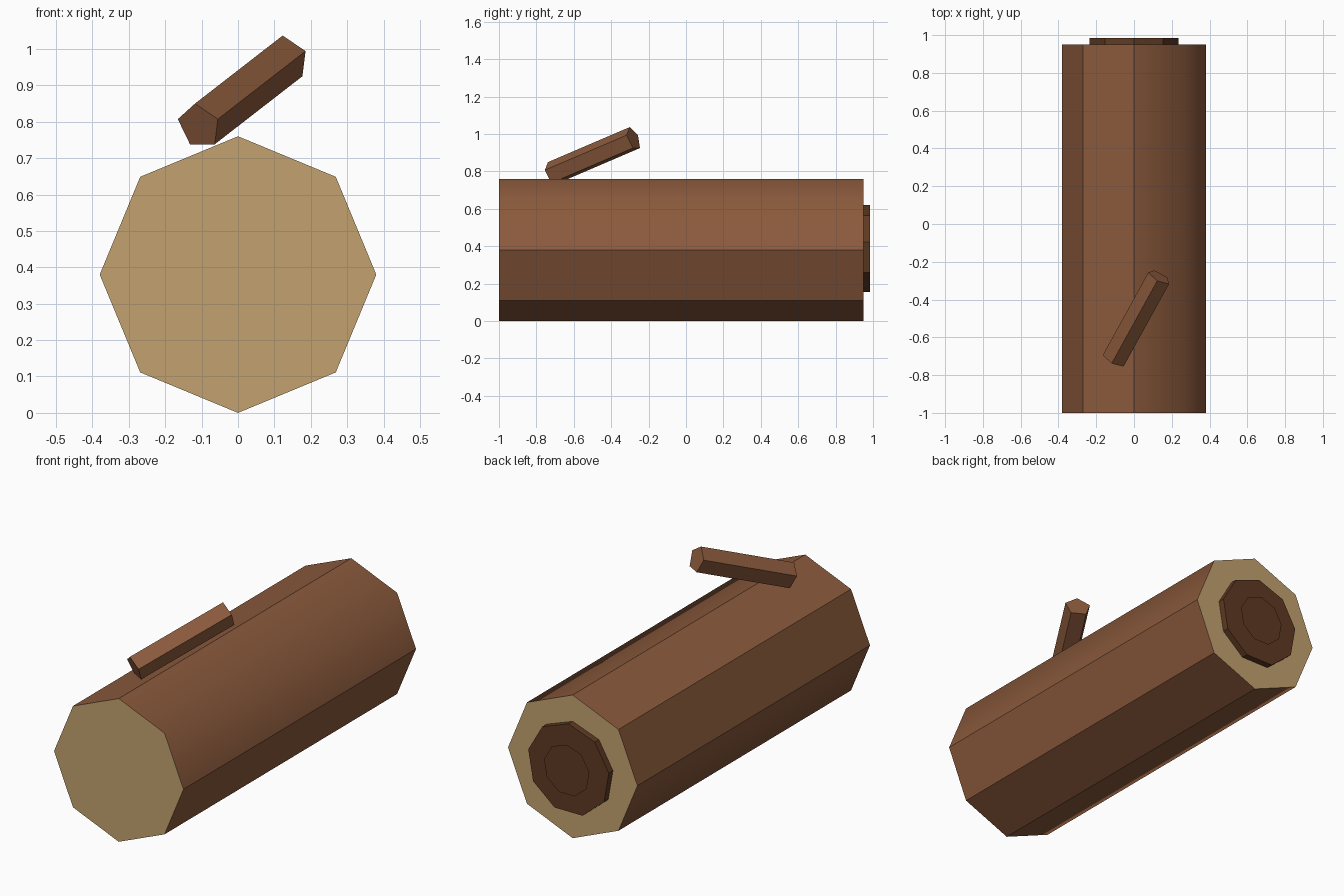
import bpy, bmesh, math
from mathutils import Vector

old = bpy.data.objects.get("Cube")
if old:
    bpy.data.objects.remove(old, do_unlink=True)


def material(name, hex_code):
    rgb = []
    for i in (0, 2, 4):
        c = int(hex_code[i:i + 2], 16) / 255
        rgb.append(c / 12.92 if c <= 0.04045 else ((c + 0.055) / 1.055) ** 2.4)
    m = bpy.data.materials.new(name)
    m.use_nodes = True
    m.diffuse_color = (*rgb, 1)
    bsdf = m.node_tree.nodes["Principled BSDF"]
    bsdf.inputs["Base Color"].default_value = (*rgb, 1)
    bsdf.inputs["Roughness"].default_value = 0.9
    return m


bark = material("bark brown", "8b5a3c")
cut_wood = material("cut wood tan", "c4a270")
dark_wood = material("hollow dark brown", "5f3a22")


def prism(name, sides, radius, start, end, mats, soft=()):
    """Regular prism with one corner on top; the corners in soft get smooth long edges."""
    start, end = Vector(start), Vector(end)
    axis = (end - start).normalized()
    side = axis.cross(Vector((0, 0, 1))).normalized()
    up = side.cross(axis)
    bm = bmesh.new()
    rings = []
    for centre in (start, end):
        ring = []
        for i in range(sides):
            a = math.tau * i / sides
            ring.append(bm.verts.new(centre + radius * (side * math.sin(a) + up * math.cos(a))))
        rings.append(ring)
    near, far = rings
    for i in range(sides):
        j = (i + 1) % sides
        bm.faces.new((near[i], near[j], far[j], far[i]))
    for ring in rings:
        bm.faces.new(ring).material_index = len(mats) - 1
    bmesh.ops.recalc_face_normals(bm, faces=bm.faces)
    # Hard edges everywhere except the chosen soft ones
    for e in bm.edges:
        e.smooth = False
    for i in soft:
        bm.edges.get((near[i], far[i])).smooth = True
    for f in bm.faces:
        f.smooth = bool(soft)
    return add_object(name, bm, mats)


def add_object(name, bm, mats):
    mesh = bpy.data.meshes.new(name)
    bm.to_mesh(mesh)
    bm.free()
    for m in mats:
        mesh.materials.append(m)
    obj = bpy.data.objects.new(name, mesh)
    bpy.context.collection.objects.link(obj)
    return obj


# Log trunk with pale cut ends
MID = 0.38
prism("log_trunk", 8, 0.38, (0, -1, MID), (0, 0.95, MID), [bark, cut_wood], soft=(1, 5))

# Raised dark disc on the back end
prism("end_disc", 9, 0.24, (0, 0.95, MID), (0, 0.985, MID), [dark_wood])

# Thin inner ring plate just behind the disc, facing back
bm = bmesh.new()
bm.faces.new([bm.verts.new((0.135 * math.sin(math.tau * i / 9), 1.0,
                            MID + 0.135 * math.cos(math.tau * i / 9))) for i in range(9)])
bm.normal_update()
for f in bm.faces:
    if f.normal.y < 0:
        f.normal_flip()
add_object("inner_ring_plate", bm, [dark_wood])

# Broken branch leaning over the top
prism("branch_stub", 5, 0.066, (-0.107, -0.718, 0.788), (0.134, -0.281, 0.975), [bark])
